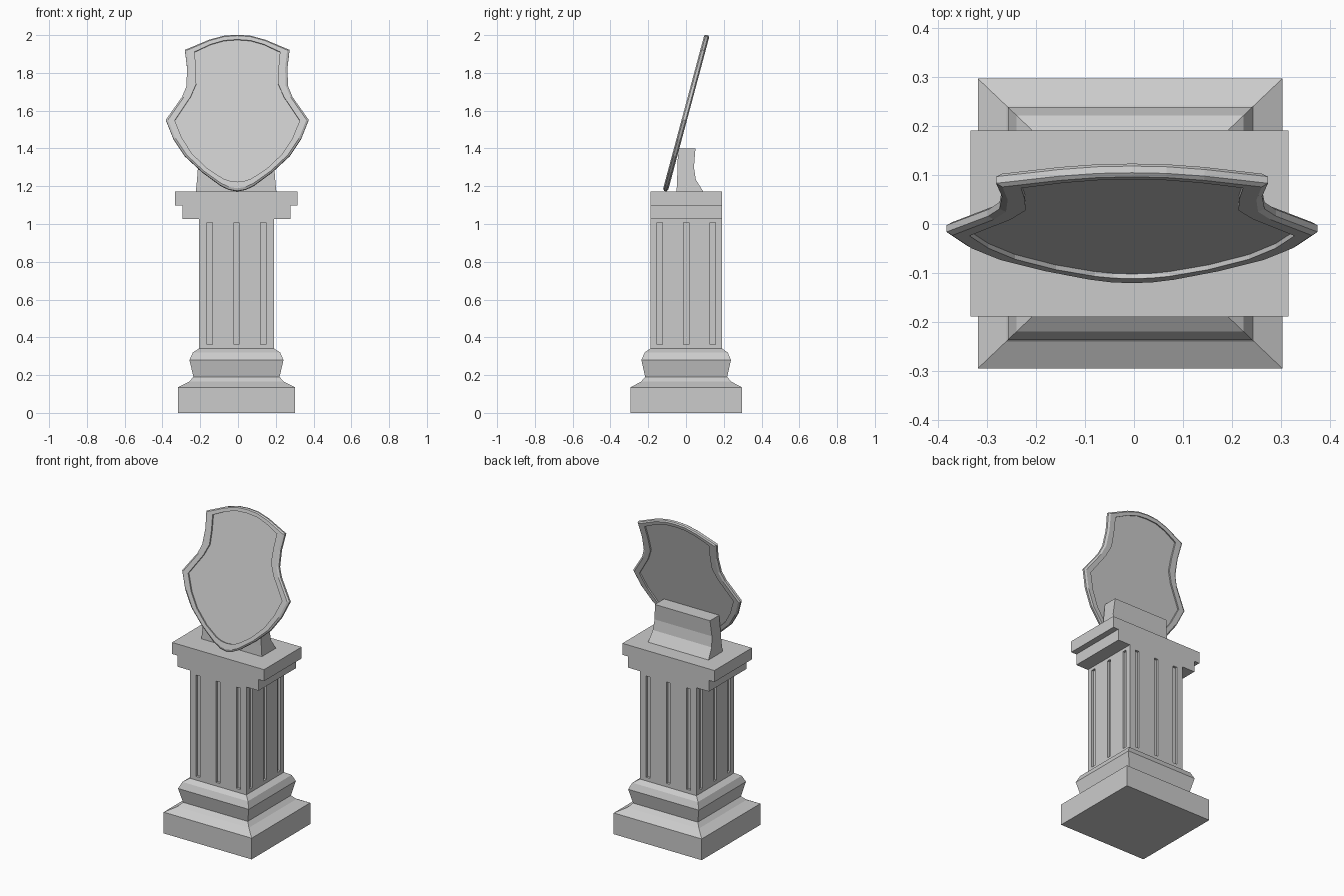
import bpy, bmesh

if "Cube" in bpy.data.objects:
    bpy.data.objects.remove(bpy.data.objects["Cube"])

CX = -0.008          # pedestal centre in x
CY = 0.001


def make_object(name, bm):
    bmesh.ops.recalc_face_normals(bm, faces=bm.faces)
    mesh = bpy.data.meshes.new(name)
    bm.to_mesh(mesh)
    bm.free()
    ob = bpy.data.objects.new(name, mesh)
    bpy.context.collection.objects.link(ob)
    return ob


def add_loft(bm, loops):
    """Skin closed loops of equal length and cap both ends."""
    rings = [[bm.verts.new(p) for p in loop] for loop in loops]
    n = len(rings[0])
    for a, b in zip(rings, rings[1:]):
        for i in range(n):
            j = (i + 1) % n
            bm.faces.new((a[i], a[j], b[j], b[i]))
    bm.faces.new(rings[0][::-1])
    bm.faces.new(rings[-1])


def rect(cx, cy, hx, hy, z):
    return [(cx - hx, cy - hy, z), (cx + hx, cy - hy, z),
            (cx + hx, cy + hy, z), (cx - hx, cy + hy, z)]


def add_box(bm, cx, cy, hx, hy, z0, z1):
    add_loft(bm, [rect(cx, cy, hx, hy, z0), rect(cx, cy, hx, hy, z1)])


# Moulded base
bm = bmesh.new()
profile = [(0.31, 0), (0.31, 0.135), (0.252, 0.165), (0.228, 0.19),
           (0.249, 0.28), (0.231, 0.32), (0.2, 0.34)]
add_loft(bm, [rect(CX, CY, w, w * 0.952, z) for w, z in profile])
make_object("base", bm)

# Shaft with three grooves on each side
SX, SY, DEPTH, GW = 0.198, 0.189, 0.015, 0.014
bm = bmesh.new()
add_box(bm, CX, CY, SX, SY, 0.34, 1.027)
shaft = make_object("shaft", bm)
bm = bmesh.new()
for side in (-1, 1):
    for k in (-1, 0, 1):
        add_box(bm, CX + k * 0.142, CY + side * SY, GW, DEPTH, 0.363, 1.008)
        add_box(bm, CX + side * SX, CY + k * 0.14, DEPTH, GW, 0.363, 1.008)
cutter = make_object("groove_cutter", bm)
cutter.hide_render = True
mod = shaft.modifiers.new("grooves", 'BOOLEAN')
mod.operation = 'DIFFERENCE'
mod.solver = 'EXACT'
mod.object = cutter
bpy.context.view_layer.objects.active = shaft
bpy.ops.object.modifier_apply(modifier=mod.name)
bpy.data.objects.remove(cutter)

# Stepped cap, wider only in x
bm = bmesh.new()
add_loft(bm, [rect(CX - 0.001, CY, w, SY, z) for w, z in
              [(0.286, 1.027), (0.286, 1.098), (0.324, 1.098), (0.324, 1.171)]])
make_object("cap", bm)

# Stand block behind the shield: (half width, front y, back y, z)
bm = bmesh.new()
rows = [(0.213, -0.05, 0.092, 1.171), (0.207, -0.047, 0.052, 1.235),
        (0.202, -0.045, 0.042, 1.3), (0.194, -0.042, 0.05, 1.4)]
add_loft(bm, [rect(CX - 0.002, (a + b) / 2, w, (b - a) / 2, z)
              for w, a, b, z in rows])
make_object("stand_block", bm)

# Tilted shield: right half of the outer and inner outlines, top to bottom
outer = [(0, 2.0), (0.07, 1.995), (0.148, 1.974), (0.277, 1.92), (0.265, 1.82),
         (0.27, 1.725), (0.293, 1.67), (0.378, 1.55), (0.338, 1.45),
         (0.278, 1.36), (0.185, 1.274), (0.09, 1.204), (0.045, 1.182), (0, 1.174)]
inner = [(0, 1.973), (0.07, 1.968), (0.14, 1.948), (0.226, 1.908), (0.218, 1.82),
         (0.217, 1.738), (0.247, 1.67), (0.331, 1.545), (0.292, 1.45),
         (0.238, 1.367), (0.155, 1.288), (0.075, 1.237), (0.038, 1.224), (0, 1.22)]


def shield_loop(inset, t):
    half = [(a[0] + (b[0] - a[0]) * inset, a[1] + (b[1] - a[1]) * inset)
            for a, b in zip(outer, inner)]
    full = half + [(-x, z) for x, z in half[-2:0:-1]]
    return [(x - 0.004, (z - 1.585) * 0.268 + t * 0.966, z - t * 0.259)
            for x, z in full]


# Chamfered rim standing proud of a thin panel, front to back
bm = bmesh.new()
section = [(1, -0.004), (1, -0.014), (0.25, -0.014), (0, -0.007),
           (0, 0.007), (0.25, 0.014), (1, 0.014), (1, 0.004)]
add_loft(bm, [shield_loop(f, t) for f, t in section])
make_object("shield", bm)
